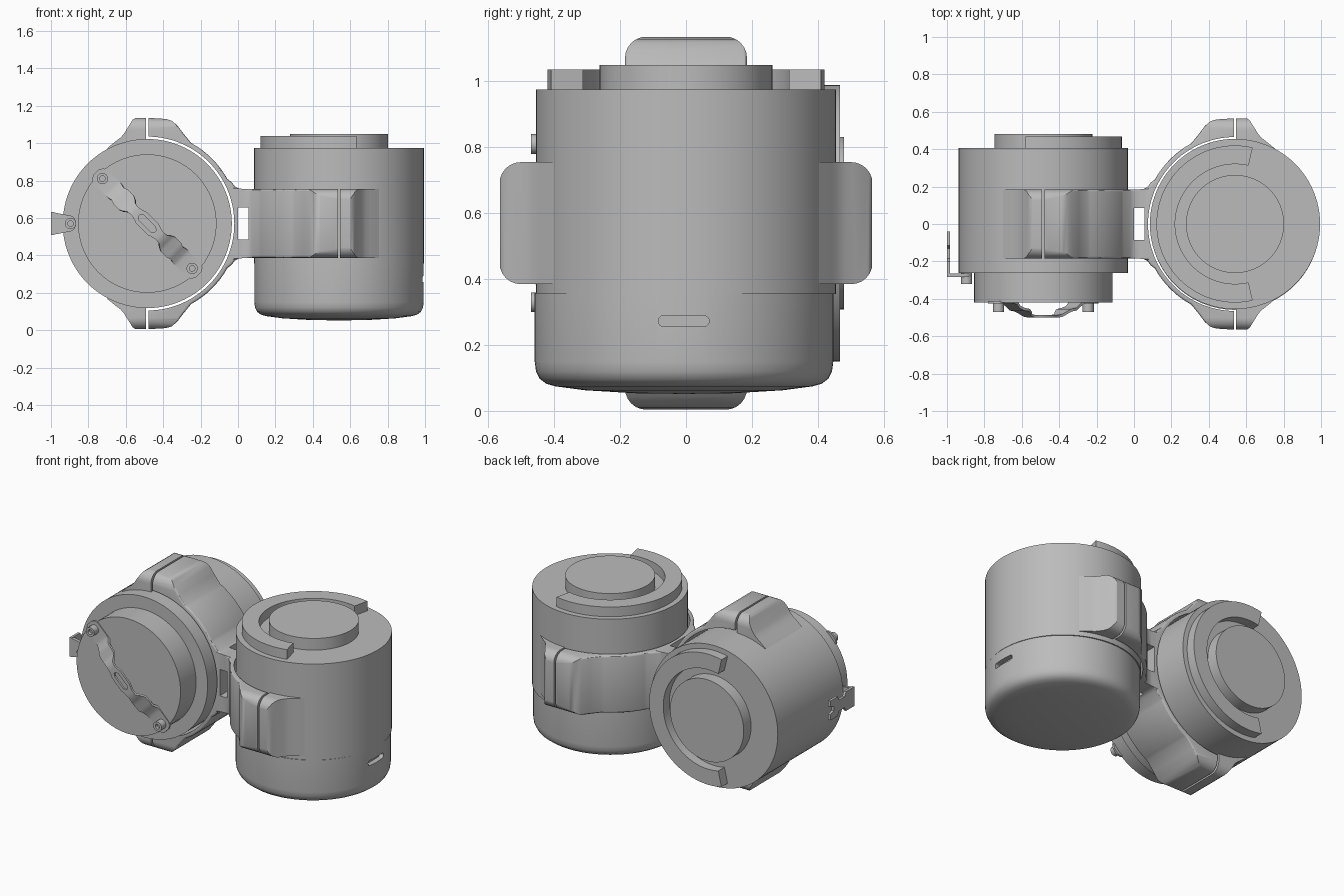
import bpy, bmesh, math
from mathutils import Matrix, Vector

old = bpy.data.objects.get("Cube")
if old:
    bpy.data.objects.remove(old)

grey = bpy.data.materials.new("plain_grey")
grey.use_nodes = True
grey.diffuse_color = (0.5, 0.5, 0.5, 1)
grey.node_tree.nodes["Principled BSDF"].inputs["Base Color"].default_value = (0.5, 0.5, 0.5, 1)
parts = []


def frame(origin, u, v, w):
    m = Matrix((u, v, w)).transposed().to_4x4()
    m.translation = Vector(origin)
    return m


# Both units share one local layout: u faces the bridge, w runs along the axis
LYING = frame((-0.485, 0, 0.57), (1, 0, 0), (0, 0, 1), (0, -1, 0))
UPRIGHT = frame((0.54, 0, 0.57), (-1, 0, 0), (0, 1, 0), (0, 0, -1))
SIDE = frame((0, 0, 0), (0, 1, 0), (0, 0, 1), (1, 0, 0))


def finish(name, bm, place):
    bmesh.ops.recalc_face_normals(bm, faces=bm.faces)
    bm.transform(place)
    mesh = bpy.data.meshes.new(name)
    bm.to_mesh(mesh)
    bm.free()
    mesh.materials.append(grey)
    ob = bpy.data.objects.new(name, mesh)
    bpy.context.collection.objects.link(ob)
    parts.append(ob)
    return ob


def prism(name, pts, w0, w1, place, bevel=0, keep=None):
    """Extrude an outline along w; bevel the rim edges chosen by keep."""
    bm = bmesh.new()
    base = bm.faces.new([bm.verts.new((u, v, w0)) for u, v in pts])
    top = bmesh.ops.extrude_face_region(bm, geom=[base])["geom"]
    bmesh.ops.translate(bm, vec=(0, 0, w1 - w0),
                        verts=[g for g in top if isinstance(g, bmesh.types.BMVert)])
    if bevel:
        rim = [e for e in bm.edges
               if abs(e.verts[0].co.z - e.verts[1].co.z) < 1e-5
               and all(keep(x.co) for x in e.verts)]
        bmesh.ops.bevel(bm, geom=rim, offset=bevel, segments=3, profile=0.5, affect='EDGES')
    return finish(name, bm, place)


def lathe(name, profile, place, steps=96):
    """Revolve (radius, w) pairs that start and end on the axis."""
    bm = bmesh.new()
    vs = [bm.verts.new((r, 0, w)) for r, w in profile]
    es = [bm.edges.new(p) for p in zip(vs, vs[1:])]
    bmesh.ops.spin(bm, geom=vs + es, cent=(0, 0, 0), axis=(0, 0, 1),
                   angle=math.tau, steps=steps)
    bmesh.ops.remove_doubles(bm, verts=bm.verts, dist=1e-5)
    return finish(name, bm, place)


def cut(ob, cutter, operation='DIFFERENCE'):
    mod = ob.modifiers.new("cut", 'BOOLEAN')
    mod.operation, mod.object, mod.solver = operation, cutter, 'EXACT'
    dg = bpy.context.evaluated_depsgraph_get()
    mesh = bpy.data.meshes.new_from_object(ob.evaluated_get(dg))
    ob.modifiers.clear()
    ob.data = mesh
    parts.remove(cutter)
    bpy.data.objects.remove(cutter)


def arc(r, a0, a1, n, cx=0, cy=0):
    angles = [math.radians(a0 + (a1 - a0) * i / n) for i in range(n + 1)]
    return [(cx + r * math.cos(a), cy + r * math.sin(a)) for a in angles]


def rounded(hx, hy, r):
    pts = []
    for k, (sx, sy) in enumerate([(1, 1), (-1, 1), (-1, -1), (1, -1)]):
        pts += arc(r, 90 * k, 90 * k + 90, 6, sx * (hx - r), sy * (hy - r))
    return pts


def box(half_y, half_z):
    return prism("slot_cutter", [(-half_y, 0.57 - half_z), (half_y, 0.57 - half_z),
                                 (half_y, 0.57 + half_z), (-half_y, 0.57 + half_z)],
                 0.0, 0.055, SIDE)


def flip(pts):
    return [(u, -v) for u, v in reversed(pts)]


# Bodies
lathe("upright_body", [(0, -0.405), (0.455, -0.405), (0.455, 0.215), (0, 0.215)], UPRIGHT)
cup = lathe("upright_bottom_cup",
            [(0, 0.212), (0.453, 0.212), (0.453, 0.42), (0.449, 0.45), (0.438, 0.472),
             (0.418, 0.487), (0.39, 0.495), (0.3, 0.507), (0.15, 0.516), (0, 0.518)],
            Matrix.Translation((0, -0.006, 0)) @ UPRIGHT)
cut(cup, prism("slot_cutter", [(y - 0.007, z + 0.273) for y, z in rounded(0.077, 0.0165, 0.016)],
               0.96, 1.1, SIDE))
lathe("lying_body", [(0, -0.405), (0.452, -0.405), (0.452, 0.262), (0.37, 0.262),
                     (0.37, 0.42), (0, 0.42)], LYING)

big_tab = [(0.235, 0.43), (0.19, 0.485), (0.16, 0.525), (0.13, 0.55), (0.1, 0.559),
           (0.006, 0.565), (0.006, 0.465)]
flare = [(0.515, 0.185), (0.49, 0.187), (0.468, 0.198), (0.45, 0.222)]
big_half = (flare + arc(0.49, 29, 59, 14) + big_tab + arc(0.465, 88, -88, 64)
            + flip(big_tab) + arc(0.49, -59, -29, 14) + flip(flare))
small_tab = [(-0.006, 0.40), (-0.006, 0.565), (-0.062, 0.565), (-0.078, 0.555),
             (-0.125, 0.48), (-0.142, 0.46), (-0.165, 0.443), (-0.215, 0.402), (-0.15, 0.38)]


def outer(co):
    return math.hypot(co.x, co.y) > 0.48 and abs(co.x - 0.515) > 1e-3


for side, place in (("lying", LYING), ("upright", UPRIGHT)):
    # Raised end disc and open ring
    lathe(side + "_end_disc", [(0, -0.39), (0.262, -0.39), (0.262, -0.48), (0, -0.48)], place)
    prism(side + "_end_ring", arc(0.42, -103, 103, 64) + arc(0.32, 103, -103, 64),
          -0.467, -0.39, place)

    # Two-part clamp with rounded ears, and its half of the bridge
    clamp = prism(side + "_clamp_main", big_half, -0.185, 0.185, place, 0.012, outer)
    ears = [clamp]
    for name, pts in (("_clamp_ear_a", small_tab), ("_clamp_ear_b", flip(small_tab))):
        ears.append(prism(side + name, pts, -0.185, 0.185, place))
    across = place @ frame((0, 0, 0), (0, 1, 0), (0, 0, 1), (1, 0, 0))
    for ob in ears:
        cut(ob, prism("round_cutter", rounded(0.566, 0.1852, 0.065), -0.7, 0.7, across),
            'INTERSECT')
    cut(clamp, box(0.4, 0.085))
    cut(clamp, box(0.085, 0.4))


def screw(name, u, v, w, r):
    lathe(name, [(0, w - 0.03), (r, w - 0.03), (r, w + 0.035), (r * 0.5, w + 0.035),
                 (r * 0.5, w + 0.015), (0, w + 0.015)],
          LYING @ Matrix.Translation((u, v, 0)), 24)


# Bent strap across the lying body's front: (position, half width, height, hole half width)
half = [(0.0, 0.042, 0.5, 0.018), (0.045, 0.042, 0.5, 0.018), (0.06, 0.036, 0.5, 0.006),
        (0.09, 0.028, 0.5, 0.004), (0.12, 0.03, 0.495, 0.004), (0.14, 0.045, 0.48, 0.004),
        (0.16, 0.055, 0.468, 0.004), (0.2, 0.055, 0.462, 0.004), (0.225, 0.046, 0.45, 0.004),
        (0.25, 0.052, 0.43, 0.004), (0.27, 0.052, 0.425, 0.004), (0.355, 0.052, 0.425, 0.004),
        (0.375, 0.042, 0.425, 0.004), (0.388, 0.02, 0.425, 0.004)]
rows = [(-t, *rest) for t, *rest in reversed(half[1:])] + half
bm = bmesh.new()
grid = [[bm.verts.new((t, s, h)) for s in (-b, -g, g, b)] for t, b, h, g in rows]
for r0, r1, a, b in zip(grid, grid[1:], rows, rows[1:]):
    for k in range(3):
        if k != 1 or max(a[3], b[3]) < 0.01:
            bm.faces.new((r0[k], r1[k], r1[k + 1], r0[k + 1]))
bmesh.ops.recalc_face_normals(bm, faces=bm.faces)
bmesh.ops.solidify(bm, geom=bm.faces[:], thickness=0.014)
finish("front_strap", bm, LYING @ Matrix.Rotation(math.radians(-45), 4, 'Z'))
screw("strap_screw_upper", -0.24, 0.24, 0.435, 0.03)
screw("strap_screw_lower", 0.24, -0.24, 0.435, 0.03)

# Small angled side bracket with a notched plate
foot = [(-0.515, -0.062)] + arc(0.045, -90, 90, 10, -0.425, 0) + [(-0.515, 0.062)]
prism("side_bracket_foot", foot, 0.264, 0.284, LYING)
edge = [(-0.284, 0.062), (-0.2, 0.062), (-0.185, 0.035), (-0.13, 0.035), (-0.115, 0.062),
        (-0.04, 0.062), (-0.04, 0.025), (-0.075, 0.015)]
prism("side_bracket_plate", [(y, 0.57 + z) for y, z in edge + flip(edge)],
      -1.0, -0.984, SIDE)
screw("side_bracket_screw", -0.41, 0, 0.285, 0.03)

# Smooth the round surfaces and keep the edges crisp
bpy.ops.object.select_all(action='DESELECT')
for ob in parts:
    ob.select_set(True)
bpy.context.view_layer.objects.active = parts[0]
bpy.ops.object.shade_smooth_by_angle(angle=math.radians(30))
